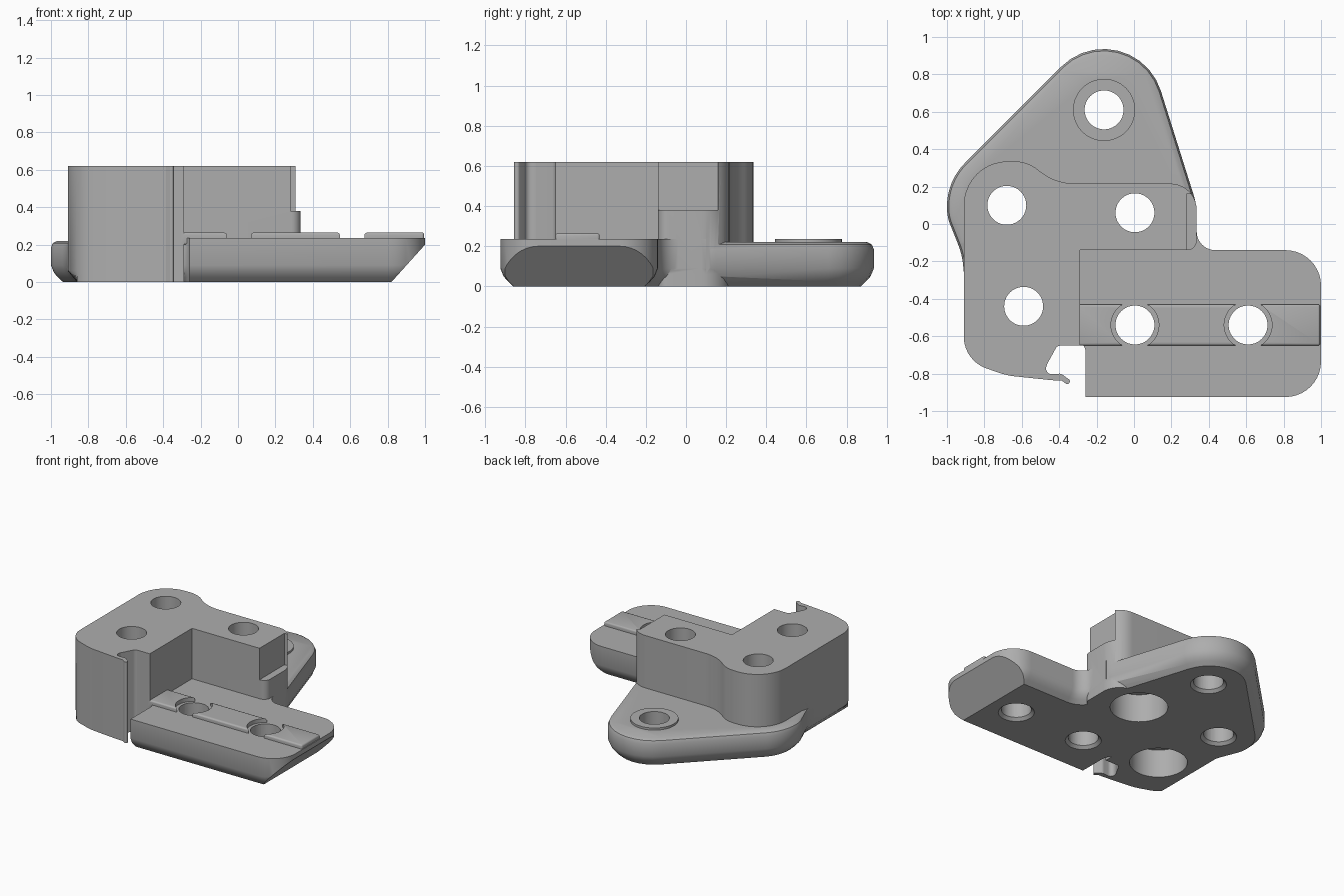
import bpy, bmesh, math
from mathutils import Vector

if "Cube" in bpy.data.objects:
    bpy.data.objects.remove(bpy.data.objects["Cube"], do_unlink=True)

# Single plain metal colour
GREY = (0.42, 0.42, 0.42, 1)
metal = bpy.data.materials.new("plain grey")
metal.use_nodes = True
metal.diffuse_color = GREY
metal.node_tree.nodes["Principled BSDF"].inputs["Base Color"].default_value = GREY


def finish(name, bm):
    bmesh.ops.recalc_face_normals(bm, faces=bm.faces)
    mesh = bpy.data.meshes.new(name)
    bm.to_mesh(mesh)
    bm.free()
    mesh.materials.append(metal)
    ob = bpy.data.objects.new(name, mesh)
    bpy.context.collection.objects.link(ob)
    return ob


def rounded(corners, steps=10):
    """Outline from (x, y, corner radius)."""
    out = []
    for i, (x, y, r) in enumerate(corners):
        p = Vector((x, y))
        a = (Vector(corners[i - 1][:2]) - p).normalized()
        b = (Vector(corners[(i + 1) % len(corners)][:2]) - p).normalized()
        if r == 0:
            out.append(p)
            continue
        half = a.angle(b) / 2
        centre = p + (a + b).normalized() * (r / math.sin(half))
        s = p + a * (r / math.tan(half)) - centre
        e = p + b * (r / math.tan(half)) - centre
        turn = s.angle_signed(e)
        for k in range(steps + 1):
            t = -turn * k / steps
            out.append(centre + Vector((s.x * math.cos(t) - s.y * math.sin(t),
                                        s.x * math.sin(t) + s.y * math.cos(t))))
    return out


def inset(pts, d):
    """Move a counter-clockwise outline inwards by d."""
    out = []
    for i, p in enumerate(pts):
        u = (p - pts[i - 1]).normalized()
        v = (pts[(i + 1) % len(pts)] - p).normalized()
        n = Vector((-u.y, u.x)) + Vector((-v.y, v.x))
        n.normalize()
        out.append(p + n * (d / max(0.4, n.dot(Vector((-u.y, u.x))))))
    return out


def loft(rings):
    """Closed solid through (z, outline) rings."""
    bm = bmesh.new()
    loops = [[bm.verts.new((p.x, p.y, z)) for p in pts] for z, pts in rings]
    n = len(loops[0])
    for lo, hi in zip(loops, loops[1:]):
        for i in range(n):
            j = (i + 1) % n
            bm.faces.new((lo[i], lo[j], hi[j], hi[i]))
    bm.faces.new(loops[0][::-1])
    bm.faces.new(loops[-1])
    return bm


def cone(name, x, y, z0, z1, r0, r1=None):
    ring = [Vector((math.cos(a), math.sin(a))) for a in
            (math.tau * k / 56 for k in range(56))]
    at = Vector((x, y))
    return finish(name, loft([(z0, [at + p * r0 for p in ring]),
                              (z1, [at + p * (r1 or r0) for p in ring])]))


def box(name, lo, hi, bevel=0):
    bm = bmesh.new()
    bmesh.ops.create_cube(bm, size=1)
    for v in bm.verts:
        v.co = [(l if c < 0 else h) for c, l, h in zip(v.co, lo, hi)]
    if bevel:
        bmesh.ops.bevel(bm, geom=bm.edges[:], offset=bevel, segments=3,
                        profile=0.5, affect='EDGES')
    return finish(name, bm)


def combine(target, other, op):
    mod = target.modifiers.new(op.lower(), 'BOOLEAN')
    mod.operation, mod.solver, mod.object = op, 'EXACT', other
    bpy.context.view_layer.objects.active = target
    bpy.ops.object.modifier_apply(modifier=mod.name)
    bpy.data.objects.remove(other, do_unlink=True)


# Tall block with a thin hooked lip, tapered along its lower left edge
block = rounded([
    (-.91, .335, .235), (-.91, -.73, .18), (-.68, -.81, .4), (-.44, -.835, 0),
    (-.385, -.838, 0), (-.355, -.86, .012), (-.335, -.84, .015),
    (-.39, -.80, .03), (-.48, -.805, .03), (-.465, -.75, .04),
    (-.41, -.65, .03), (-.29, -.65, 0), (-.29, -.14, 0), (.335, -.14, .05),
    (.335, .216, .14), (-.42, .216, .3), (-.57, .335, .2)])
foot = [Vector((max(p.x, -.86), p.y)) for p in block]
body = finish("bracket_body", loft([(0, foot), (.06, block), (.62, block)]))
combine(body, box("step_cutter", (.28, -.3, .38), (.5, .16, .8)), 'DIFFERENCE')

# Triangular rear flange with softened edges
flange = rounded([
    (-.015, 1.215, .32), (-1, .23, .33), (-1, .04, .25), (-.92, -.16, .4),
    (-.9, -.35, 0), (.335, -.3, 0), (.335, .104, .33)])
section = [(0, .065), (.025, .038), (.05, .016), (.09, 0), (.185, 0),
           (.208, .01), (.22, .032)]
combine(body, finish("rear_flange", loft([(z, inset(flange, d)) for z, d in section])),
        'UNION')

# Front plate with an undercut right end
plate = rounded([
    (-.26, -.925, 0), (1, -.925, .19), (1, -.14, .19), (.335, -.14, .1),
    (.335, .1, 0), (-.4, .1, 0), (-.4, -.6, 0), (-.26, -.65, .04)])


def plate_ring(d):
    return [Vector((p.x if p.x < -.2 else q.x, q.y))
            for p, q in zip(plate, inset(plate, d))]


bm = loft([(z, plate_ring(d)) for z, d in section[:4]] + [(.235, plate)])
cut = bmesh.ops.bisect_plane(bm, geom=bm.verts[:] + bm.edges[:] + bm.faces[:],
                             plane_co=(.82, 0, 0), plane_no=(.2, 0, -.18),
                             clear_outer=True)
bmesh.ops.holes_fill(bm, edges=[e for e in cut["geom_cut"]
                                if isinstance(e, bmesh.types.BMEdge)])
combine(body, finish("front_plate", bm), 'UNION')

# Raised rail, interrupted around the two plate holes
plate_holes = [(.005, -.54), (.61, -.54)]
rail = box("rail", (-.32, -.65, .2), (.995, -.43, .265), .012)
for x, y in plate_holes:
    combine(rail, cone("rail_cutter", x, y, 0, .5, .128), 'DIFFERENCE')
combine(body, rail, 'UNION')

# Raised seat around the rear hole
combine(body, cone("rear_seat", -.16, .61, .15, .236, .166), 'UNION')

# Through holes, with counterbores or small chamfers underneath
counterbored = [(.005, .06), (-.59, -.44)]
for x, y in plate_holes + counterbored + [(-.68, .1), (-.16, .61)]:
    combine(body, cone("hole_cutter", x, y, -.1, .8, .104), 'DIFFERENCE')
    if (x, y) in counterbored:
        combine(body, cone("bore_cutter", x, y, -.1, .215, .2), 'DIFFERENCE')
    else:
        combine(body, cone("chamfer_cutter", x, y, -.01, .025, .135, .1), 'DIFFERENCE')

bpy.ops.object.select_all(action='DESELECT')
body.select_set(True)
bpy.context.view_layer.objects.active = body
bpy.ops.object.shade_smooth_by_angle(angle=math.radians(32))
